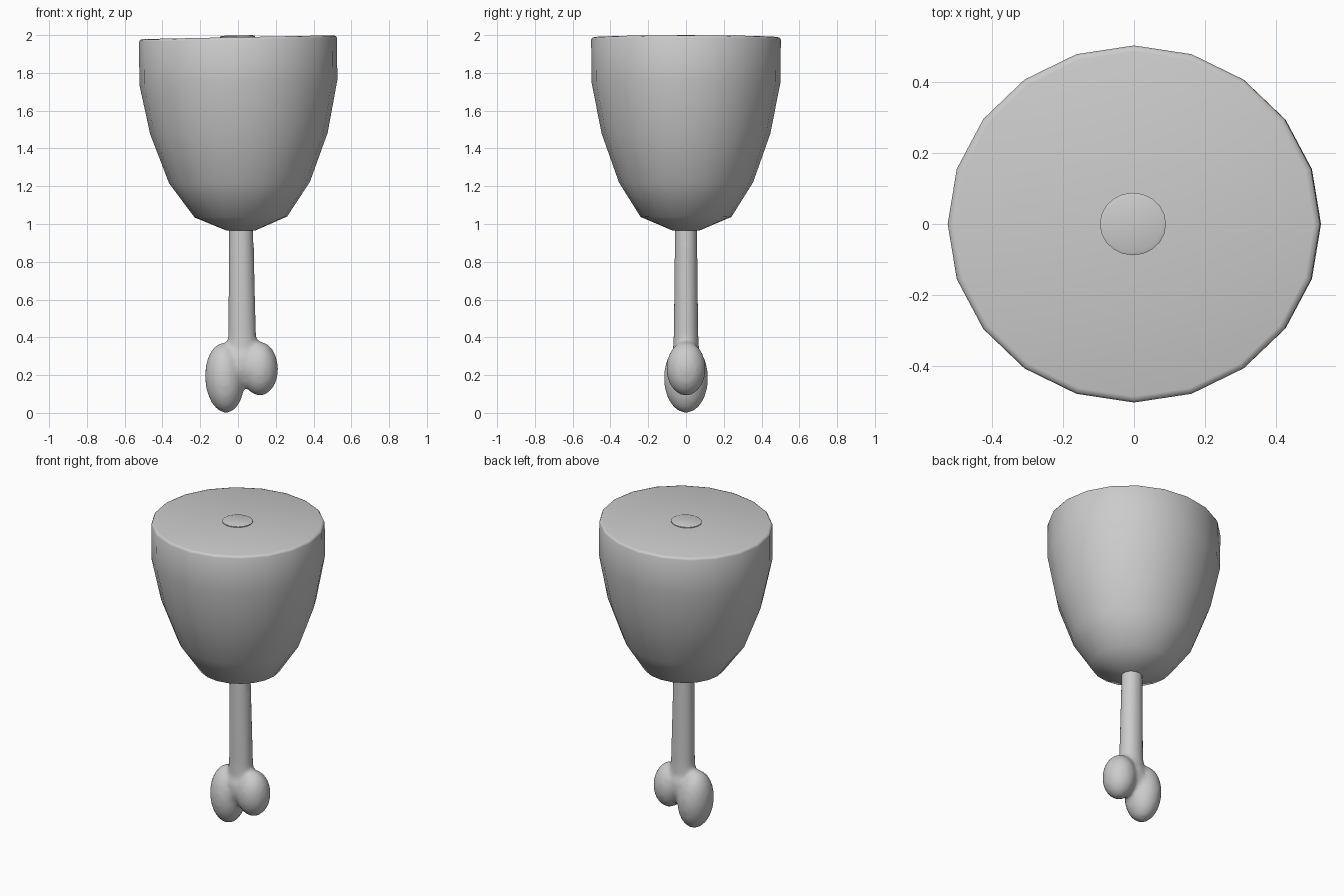
import bpy, bmesh, math
from mathutils import Matrix

cube = bpy.data.objects.get("Cube")
if cube:
    bpy.data.objects.remove(cube, do_unlink=True)

# One plain grey for the whole model
grey = bpy.data.materials.new("plain grey")
grey.use_nodes = True
grey.diffuse_color = (0.6, 0.6, 0.6, 1)
grey.node_tree.nodes["Principled BSDF"].inputs["Base Color"].default_value = grey.diffuse_color


def finish(name, bm, angle):
    bmesh.ops.recalc_face_normals(bm, faces=bm.faces)
    mesh = bpy.data.meshes.new(name)
    bm.to_mesh(mesh)
    bm.free()
    mesh.materials.append(grey)
    obj = bpy.data.objects.new(name, mesh)
    bpy.context.collection.objects.link(obj)
    bpy.ops.object.select_all(action='DESELECT')
    obj.select_set(True)
    bpy.context.view_layer.objects.active = obj
    bpy.ops.object.shade_smooth_by_angle(angle=math.radians(angle))
    return obj


def loft(bm, rings, sides):
    """Capped stack of elliptical rings: (centre x, z, x radius, y radius, tilt)."""
    loops = []
    for cx, z, rx, ry, tilt in rings:
        loop = []
        for i in range(sides):
            a = math.tau * i / sides
            x = rx * math.cos(a)
            loop.append(bm.verts.new((cx + x, ry * math.sin(a), z + tilt * x)))
        loops.append(loop)
    for low, high in zip(loops, loops[1:]):
        for i in range(sides):
            j = (i + 1) % sides
            bm.faces.new((low[i], low[j], high[j], high[i]))
    bm.faces.new(loops[0][::-1])
    bm.faces.new(loops[-1])


# Meat: a slightly tilted, rounded cup with a flat cut top
bm = bmesh.new()
loft(bm, [(0.015, 0.965, 0.075, 0.07, 0),
          (0.015, 1.037, 0.245, 0.24, 0.01),
          (0.008, 1.22, 0.373, 0.355, 0.01),
          (0.005, 1.48, 0.47, 0.447, 0.01),
          (0.002, 1.75, 0.524, 0.5, 0.025),
          (0, 1.975, 0.524, 0.502, 0.02),
          (0, 1.985, 0.519, 0.497, 0.02),
          (0, 1.989, 0.506, 0.485, 0.02)], 20)
finish("meat", bm, 50)

# Bone end showing in the cut top, with a softened rim
bm = bmesh.new()
loft(bm, [(-0.003, 1.95, 0.093, 0.088, 0.02),
          (-0.003, 1.994, 0.093, 0.088, 0.02),
          (-0.003, 1.998, 0.082, 0.078, 0.02)], 20)
finish("bone_end", bm, 60)

# Lower bone: tapered shaft and two knuckles, fused into one skin
bm = bmesh.new()
loft(bm, [(0.022, 0.25, 0.085, 0.075, 0),
          (0.022, 0.42, 0.075, 0.066, 0),
          (0.016, 0.96, 0.066, 0.06, 0),
          (0.014, 1.15, 0.066, 0.06, 0)], 20)
knuckles = [((-0.07, 0, 0.185), (0.105, 0.118, 0.187), -3),
            ((0.113, 0, 0.235), (0.1, 0.105, 0.145), -2),
            ((0.02, 0, 0.26), (0.1, 0.09, 0.12), 0)]
for centre, radii, turn in knuckles:
    bmesh.ops.create_icosphere(
        bm, subdivisions=3, radius=1,
        matrix=Matrix.Translation(centre) @ Matrix.Rotation(math.radians(turn), 4, 'Y')
        @ Matrix.Diagonal((*radii, 1)))
bone = finish("bone", bm, 180)
skin = bone.modifiers.new("fuse", 'REMESH')
skin.mode = 'VOXEL'
skin.voxel_size = 0.014
skin.use_smooth_shade = True
relax = bone.modifiers.new("relax", 'SMOOTH')
relax.factor = 0.5
relax.iterations = 8
